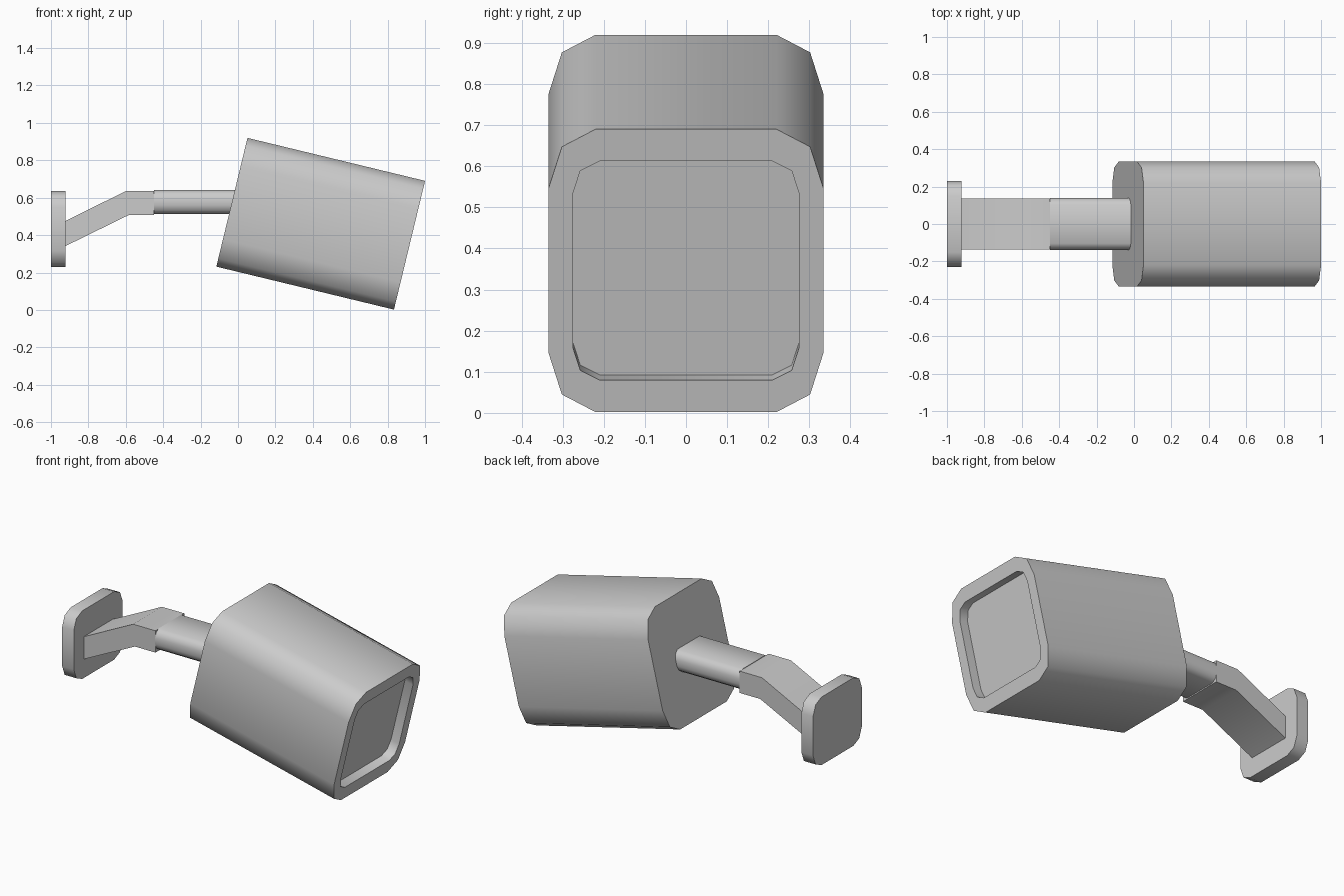
import bpy, bmesh, math
from mathutils import Matrix

if "Cube" in bpy.data.objects:
    bpy.data.objects.remove(bpy.data.objects["Cube"])

def ring(quarter):
    """Mirror a quarter profile (y, z), listed top to side, into a full loop."""
    q = quarter
    right = q + [(y, -z) for y, z in reversed(q)]
    return right + [(-y, -z) for y, z in right]

def finish(name, bm, matrix=None):
    if matrix:
        bm.transform(matrix)
    bmesh.ops.recalc_face_normals(bm, faces=bm.faces)
    me = bpy.data.meshes.new(name)
    bm.to_mesh(me)
    bm.free()
    ob = bpy.data.objects.new(name, me)
    bpy.context.collection.objects.link(ob)
    bpy.ops.object.select_all(action='DESELECT')
    bpy.context.view_layer.objects.active = ob
    ob.select_set(True)
    bpy.ops.object.shade_smooth_by_angle(angle=math.radians(50))
    return ob

def loft(name, sections, matrix=None):
    """Skin a list of (x, loop) sections and cap both ends."""
    bm = bmesh.new()
    rows = [[bm.verts.new((x, y, z)) for y, z in loop] for x, loop in sections]
    n = len(rows[0])
    for a, b in zip(rows, rows[1:]):
        for i in range(n):
            j = (i + 1) % n
            bm.faces.new((a[i], a[j], b[j], b[i]))
    bm.faces.new(rows[0])
    bm.faces.new(rows[-1])
    return finish(name, bm, matrix)

body = ring([(0.22, 0.354), (0.302, 0.31), (0.335, 0.204)])
inset = ring([(0.21, 0.274), (0.257, 0.25), (0.275, 0.193)])
plate = ring([(0.151, 0.203), (0.206, 0.178), (0.23, 0.117)])
bar = ring([(0.105, 0.063), (0.13, 0.045), (0.139, 0.018)])

# tilted lamp housing with a recessed front panel
tilt = Matrix.Translation((0.917, 0, 0.346)) @ Matrix.Rotation(math.radians(13.6), 4, 'Y')
loft("lamp_housing", [(-0.977, body), (0, body), (0, inset), (-0.055, inset)], tilt)

# wall plate
loft("wall_plate", [(-1, plate), (-0.923, plate)], Matrix.Translation((0, 0, 0.432)))

# rounded arm running into the housing
loft("upper_arm", [(-0.45, bar), (0.03, bar)], Matrix.Translation((0, 0, 0.577)))

# bent bracket: sloped bar and elbow block, a side profile given width
bm = bmesh.new()
side = [(-0.94, 0.333), (-0.585, 0.507), (-0.45, 0.507),
        (-0.45, 0.637), (-0.597, 0.637), (-0.94, 0.467)]
face = bm.faces.new([bm.verts.new((x, -0.136, z)) for x, z in side])
ext = bmesh.ops.extrude_face_region(bm, geom=[face], use_keep_orig=True)
bmesh.ops.translate(bm, vec=(0, 0.272, 0),
                    verts=[g for g in ext["geom"] if isinstance(g, bmesh.types.BMVert)])
finish("bent_bracket", bm)
